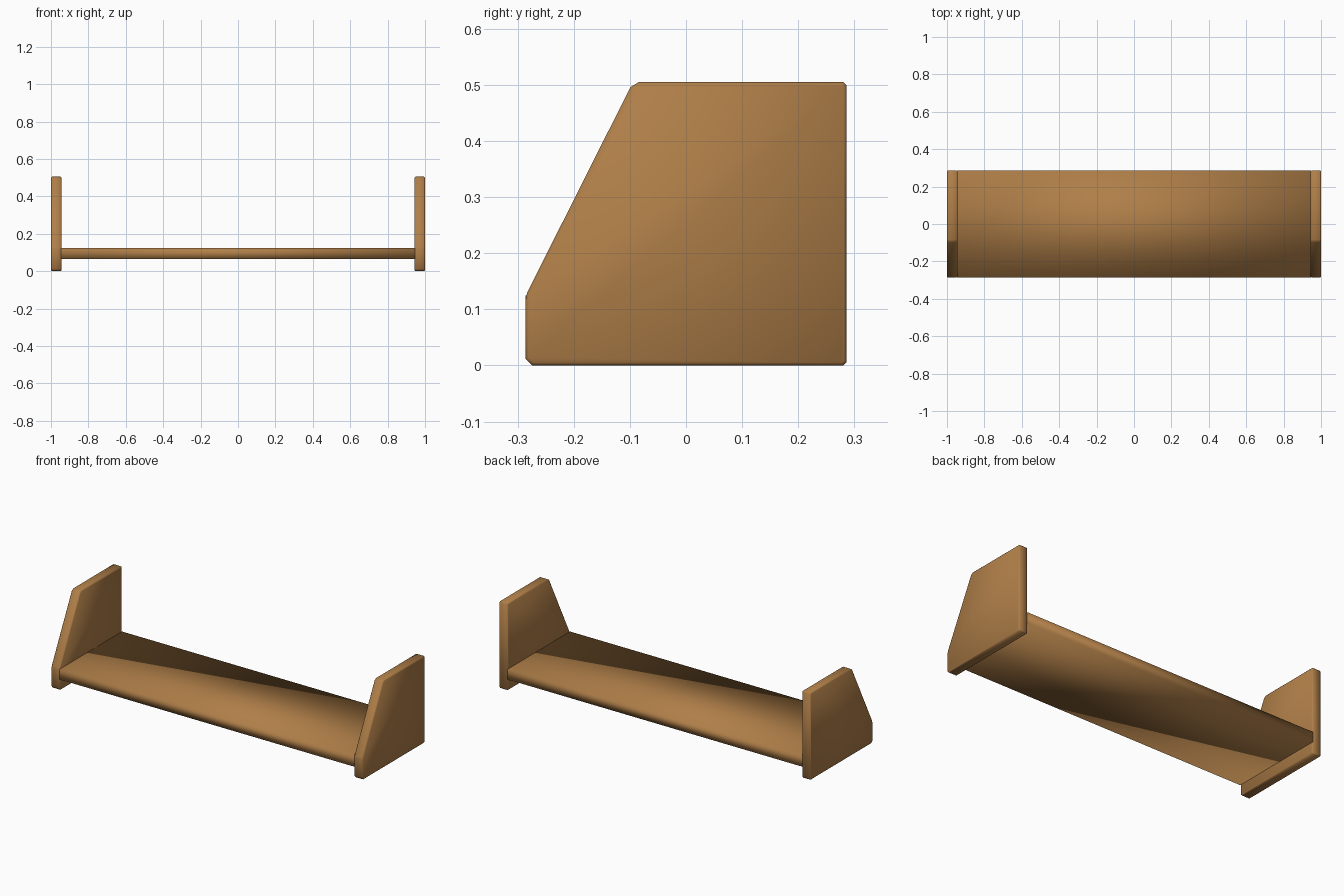
import bpy, bmesh

if "Cube" in bpy.data.objects:
    bpy.data.objects.remove(bpy.data.objects["Cube"])

wood = bpy.data.materials.new("warm wood")
wood.diffuse_color = (0.43, 0.21, 0.065, 1)
wood.use_nodes = True
wood.node_tree.nodes["Principled BSDF"].inputs["Base Color"].default_value = wood.diffuse_color


def finish(bm, name):
    bmesh.ops.recalc_face_normals(bm, faces=bm.faces)
    mesh = bpy.data.meshes.new(name)
    bm.to_mesh(mesh)
    bm.free()
    mesh.materials.append(wood)
    for p in mesh.polygons:
        p.use_smooth = True
    obj = bpy.data.objects.new(name, mesh)
    bpy.context.collection.objects.link(obj)
    return obj


# side outline (y, z) with clipped corners and sloping front
OUTLINE = [(-0.274, 0), (0.28, 0), (0.286, 0.006), (0.286, 0.499), (0.28, 0.505),
           (-0.084, 0.505), (-0.099, 0.496), (-0.283, 0.13), (-0.286, 0.117), (-0.286, 0.012)]


def side_panel(name, x0, x1):
    bm = bmesh.new()
    face = bm.faces.new([bm.verts.new((x0, y, z)) for y, z in OUTLINE])
    ext = bmesh.ops.extrude_face_region(bm, geom=[face])
    verts = [g for g in ext["geom"] if isinstance(g, bmesh.types.BMVert)]
    bmesh.ops.translate(bm, verts=verts, vec=(x1 - x0, 0, 0))
    # soften the rim of both broad faces
    rims = [e for e in bm.edges if abs(e.verts[0].co.x - e.verts[1].co.x) < 1e-5]
    bmesh.ops.bevel(bm, geom=rims, offset=0.005, segments=1, affect='EDGES', profile=0.5)
    return finish(bm, name)


side_panel("left_side_panel", -1.0, -0.944)
side_panel("right_side_panel", 0.944, 1.0)

# shelf board between the sides
bm = bmesh.new()
bmesh.ops.create_cube(bm, size=1)
for v in bm.verts:
    v.co.x *= 1.892
    v.co.y *= 0.572
    v.co.z = 0.095 + v.co.z * 0.06
finish(bm, "shelf_board")
